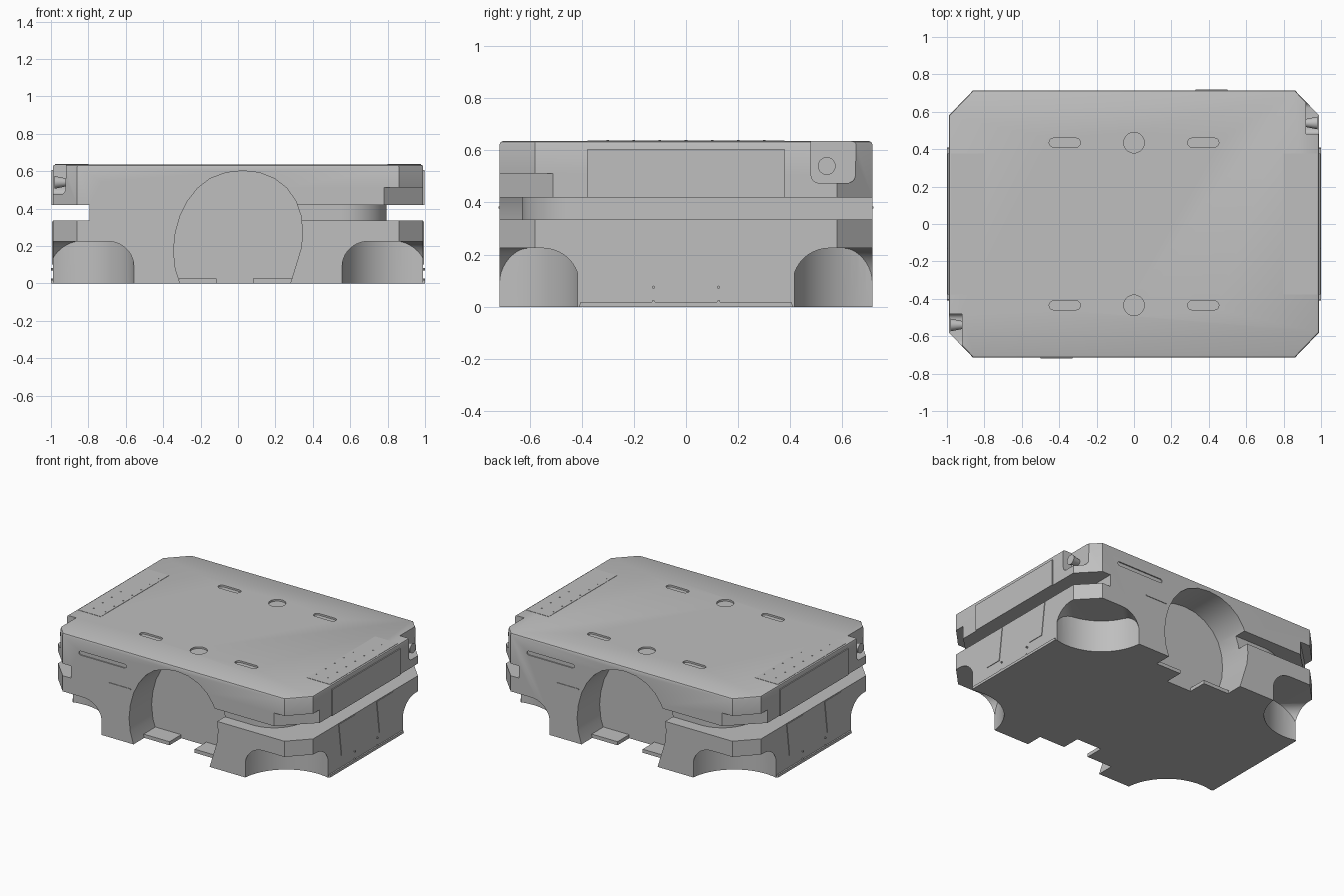
import bpy, bmesh
from math import pi, sin, cos, radians
from mathutils import Matrix

old = bpy.data.objects.get("Cube")
if old:
    bpy.data.objects.remove(old, do_unlink=True)

grey = bpy.data.materials.new("light_grey")
grey.use_nodes = True
COLOR = (0.52, 0.52, 0.52, 1)
grey.diffuse_color = COLOR
grey.node_tree.nodes["Principled BSDF"].inputs["Base Color"].default_value = COLOR

HALF_TURN = Matrix.Rotation(pi, 4, 'Z')
TOP, SLOT_LOW, SLOT_HIGH = 0.635, 0.335, 0.42


def prism(name, loops, lo, hi, axis='z'):
    """Extrude one or more 2D outlines along an axis."""
    place = {'z': lambda a, b, h: (a, b, h),
             'y': lambda a, b, h: (a, h, b),
             'x': lambda a, b, h: (h, a, b)}[axis]
    bm = bmesh.new()
    for loop in loops:
        n = len(loop)
        low = [bm.verts.new(place(a, b, lo)) for a, b in loop]
        high = [bm.verts.new(place(a, b, hi)) for a, b in loop]
        bm.faces.new(low)
        bm.faces.new(high)
        for i in range(n):
            j = (i + 1) % n
            bm.faces.new((low[i], low[j], high[j], high[i]))
    bmesh.ops.recalc_face_normals(bm, faces=bm.faces)
    mesh = bpy.data.meshes.new(name)
    bm.to_mesh(mesh)
    bm.free()
    mesh.materials.append(grey)
    obj = bpy.data.objects.new(name, mesh)
    bpy.context.collection.objects.link(obj)
    return obj


def rect(a0, a1, b0, b1):
    return [(a0, b0), (a1, b0), (a1, b1), (a0, b1)]


def arc(cx, cy, rx, ry, start, end, n):
    steps = [radians(start + (end - start) * i / n) for i in range(n + 1)]
    return [(cx + rx * cos(t), cy + ry * sin(t)) for t in steps]


def circle(cx, cy, r, n):
    return arc(cx, cy, r, r, 0, 360, n)[:-1]


def pill(cx, cy, half, r):
    return arc(cx + half, cy, r, r, -90, 90, 8) + arc(cx - half, cy, r, r, 90, 270, 8)


def move(obj, matrix):
    obj.data.transform(matrix)
    if matrix.determinant() < 0:
        obj.data.flip_normals()
    return obj


def boolean(target, tool, mode='DIFFERENCE'):
    mod = target.modifiers.new("cut", 'BOOLEAN')
    mod.operation, mod.object, mod.solver = mode, tool, 'EXACT'
    bpy.context.view_layer.objects.active = target
    bpy.ops.object.modifier_apply(modifier=mod.name)
    bpy.data.objects.remove(tool, do_unlink=True)


def both_ends(make):
    """Make a part and its copy turned half way round."""
    return [make(), move(make(), HALF_TURN)]


def smooth(obj):
    bpy.ops.object.select_all(action='DESELECT')
    obj.select_set(True)
    bpy.context.view_layer.objects.active = obj
    bpy.ops.object.shade_smooth_by_angle(angle=radians(25))


# Chassis: an octagonal block with a softened top rim
quarter = [(0.99, 0.58), (0.86, 0.715)]
outline = quarter + [(-x, y) for x, y in quarter[::-1]]
outline += [(-x, -y) for x, y in outline]
chassis = prism("chassis", [outline], 0, TOP)
bm = bmesh.new()
bm.from_mesh(chassis.data)
rim = [e for e in bm.edges if all(v.co.z > 0.6 for v in e.verts)]
bmesh.ops.bevel(bm, geom=rim, offset=0.012, segments=2, affect='EDGES', profile=0.5)
bm.to_mesh(chassis.data)
bm.free()

# Scanner slot: wraps one corner around a rounded core and runs along the side
slot = [(0.25, -0.9), (1.1, -0.9), (1.1, 0.9), (0.795, 0.9)]
slot += arc(0.555, -0.39, 0.24, 0.24, 0, -90, 14) + [(0.25, -0.63)]
for tool in both_ends(lambda: prism("slot_cutter", [slot], SLOT_LOW, SLOT_HIGH)):
    boolean(chassis, tool)

# Deeper corner facet just above the slot
facet = [(0.78, -0.715), (0.77, -0.9), (1.1, -0.9), (1.1, -0.5), (0.99, -0.51)]
for tool in both_ends(lambda: prism("facet_cutter", [facet], 0.40, 0.512)):
    boolean(chassis, tool)

# Large arched opening in the front and the back
arch = [(-0.31, -0.1), (-0.31, 0), (-0.335, 0.08), (-0.345, 0.175), (-0.335, 0.27),
        (-0.31, 0.36), (-0.27, 0.44), (-0.215, 0.51), (-0.15, 0.56), (-0.065, 0.592),
        (0.025, 0.602), (0.115, 0.592), (0.195, 0.56), (0.26, 0.51), (0.31, 0.44),
        (0.337, 0.36), (0.345, 0.27), (0.338, 0.19), (0.32, 0.13), (0.28, 0), (0.28, -0.1)]
for tool in both_ends(lambda: prism("arch_cutter", [arch], -0.9, -0.465, 'y')):
    boolean(chassis, tool)

# Corner wheel wells: upright cylinder trimmed by a diagonal rounded vault
vault = [(0.304, -0.1), *arc(0.204, 0.09, 0.1, 0.135, 0, 90, 10),
         *arc(-0.118, 0.09, 0.1, 0.135, 90, 180, 10), (-0.218, -0.1)]
for sx in (1, -1):
    for sy in (1, -1):
        well = prism("well_cutter", [circle(0.9, -0.75, 0.345, 72)], -0.2, 0.4)
        trim = prism("vault_cutter", [vault], -0.7, 0.7, 'y')
        move(trim, Matrix.Translation((0.9, -0.75, 0)) @ Matrix.Rotation(pi / 4, 4, 'Z'))
        boolean(well, trim, 'INTERSECT')
        move(well, Matrix.Diagonal((sx, sy, 1, 1)))
        boolean(chassis, well)

# Sensor pockets with rounded lower corner in two opposite corners
pocket = [(0.9, 0.8), (0.48, 0.8), *arc(0.51, 0.505, 0.03, 0.03, 180, 270, 6),
          *arc(0.62, 0.505, 0.03, 0.03, 270, 360, 6), (0.65, 0.56), (0.9, 0.56)]
for tool in both_ends(lambda: prism("pocket_cutter", [pocket], 0.92, 1.1, 'x')):
    boolean(chassis, tool)

# Shallow recesses in the deck
for y in (-0.435, 0.435):
    shapes = [pill(-0.37, y, 0.06, 0.024), circle(0, y, 0.055, 32), pill(0.37, y, 0.06, 0.024)]
    boolean(chassis, prism("deck_cutter", shapes, TOP - 0.012, 0.8))

# Long shallow grip recess on the upper front and back panels
for tool in both_ends(lambda: prism("grip_cutter", [pill(-0.55, 0.53, 0.17, 0.014)], -0.8, -0.707, 'y')):
    boolean(chassis, tool)
smooth(chassis)


# Button sensors sitting in the pockets
def button():
    knob = prism("corner_button", [circle(0.54, 0.54, 0.034, 24)], 0.915, 0.98, 'x')
    for v in knob.data.vertices:
        if v.co.x < 0.95:
            v.co.y = 0.54 + (v.co.y - 0.54) * 0.6
            v.co.z = 0.54 + (v.co.z - 0.54) * 0.6
    return knob


for part in both_ends(button):
    smooth(part)

# Floor tabs inside the arches
tabs = [rect(-0.315, -0.115, -0.595, -0.455), rect(0.08, 0.29, -0.595, -0.455)]
both_ends(lambda: prism("floor_tabs", tabs, 0, 0.025))

# Thin side covers, deck covers and their screws
both_ends(lambda: prism("upper_side_cover", [rect(-0.378, 0.378, SLOT_HIGH, 0.605)], 0.985, 0.997, 'x'))
lower = [(-0.41, 0), (0.41, 0), (0.405, 0.018), (-0.405, 0.018)]
both_ends(lambda: prism("lower_side_sill", [lower], 0.985, 1.0, 'x'))
both_ends(lambda: prism("deck_cover", [rect(0.80, 0.978, -0.378, 0.378)], TOP - 0.002, TOP + 0.002))
screws = [circle(x, i * 0.1, 0.005, 8) for x in (0.82, 0.91) for i in range(-3, 4)]
both_ends(lambda: prism("deck_screws", screws, TOP, TOP + 0.004))
screws = [circle(y, z, 0.006, 8) for y in (-0.125, 0.125) for z in (0.02, 0.075)]
both_ends(lambda: prism("side_screws", screws, 0.985, 1.0, 'x'))

# Service hatches on the lower sides
hatches = [[(s * 0.12, 0.33), (s * 0.30, 0.33), (s * 0.27, 0.1), (s * 0.15, 0.1)] for s in (-1, 1)]
both_ends(lambda: prism("side_hatches", hatches, 0.985, 0.994, 'x'))

# Thin trim bar beside each arch
both_ends(lambda: prism("trim_bar", [rect(-0.5, -0.33, 0.377, 0.384)], -0.719, -0.713, 'y'))
